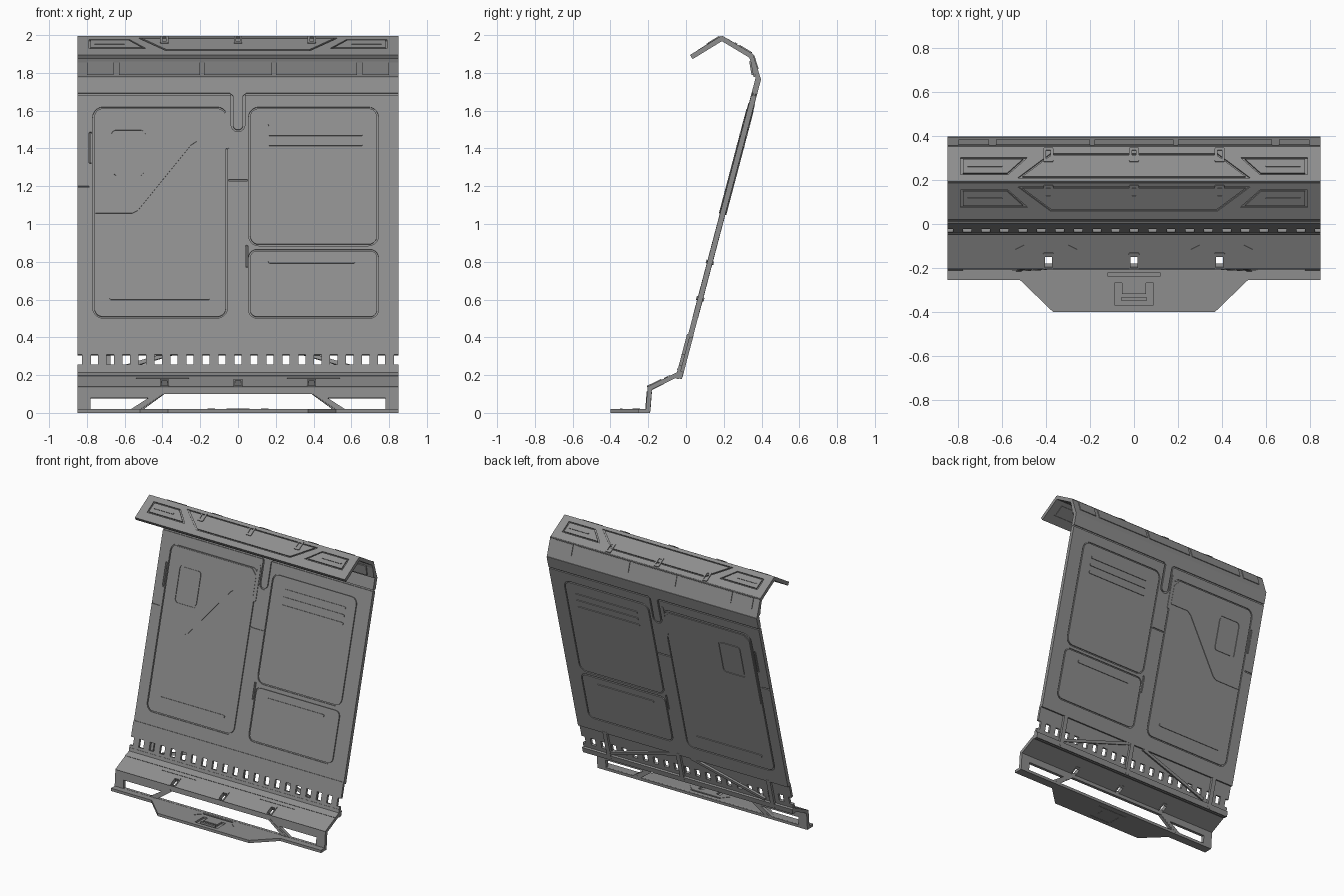
import bpy, bmesh, math
from mathutils import Matrix, Vector

if "Cube" in bpy.data.objects:
    bpy.data.objects.remove(bpy.data.objects["Cube"])

W = 0.85          # half width of the whole panel
GREY = bpy.data.materials.new("dark_grey")
GREY.diffuse_color = (0.27, 0.27, 0.27, 1)
GREY.use_nodes = True
GREY.node_tree.nodes["Principled BSDF"].inputs["Base Color"].default_value = GREY.diffuse_color


def frame(p0, p1, axis):
    """Sheet plane through two (y, z) points; 2D points are given as (x, world y or z)."""
    d = Vector(p1) - Vector(p0)
    k = d.length / d[axis]
    d.normalize()
    m = Matrix(((1, 0, 0, 0), (0, d.x, -d.y, p0[0]), (0, d.y, d.x, p0[1]), (0, 0, 0, 1)))
    return m, p0[axis], k


def plate(name, fr, loops, n0, n1):
    """Extrude outlines (nested ones become holes) between two offsets from the plane."""
    m, w0, k = fr
    cu = bpy.data.curves.new(name, 'CURVE')
    cu.dimensions = '2D'
    cu.fill_mode = 'BOTH'
    cu.extrude = (n1 - n0) / 2
    for pts in loops:
        s = cu.splines.new('POLY')
        s.points.add(len(pts) - 1)
        for p, (x, w) in zip(s.points, pts):
            p.co = (x, (w - w0) * k, 0, 1)
        s.use_cyclic_u = True
    tmp = bpy.data.objects.new(name + "_curve", cu)
    bpy.context.collection.objects.link(tmp)
    dg = bpy.context.evaluated_depsgraph_get()
    me = bpy.data.meshes.new_from_object(tmp.evaluated_get(dg))
    bpy.data.objects.remove(tmp)
    bm = bmesh.new()
    bm.from_mesh(me)
    bmesh.ops.remove_doubles(bm, verts=bm.verts, dist=1e-5)
    bmesh.ops.transform(bm, matrix=m @ Matrix.Translation((0, 0, (n0 + n1) / 2)), verts=bm.verts)
    bmesh.ops.recalc_face_normals(bm, faces=bm.faces)
    for f in bm.faces:
        f.material_index = 0
        f.smooth = False
    bm.to_mesh(me)
    bm.free()
    me.name = name
    me.materials.clear()
    me.materials.append(GREY)
    ob = bpy.data.objects.new(name, me)
    bpy.context.collection.objects.link(ob)
    return ob


def rect(x0, x1, a, b):
    return [(x0, a), (x1, a), (x1, b), (x0, b)]


def rrect(x0, x1, a, b, r, g=0.0, n=5):
    """Rounded rectangle, optionally grown by g."""
    x0, x1, a, b, r = x0 - g, x1 + g, a - g, b + g, r + g
    pts = []
    for cx, cy, t in ((x1 - r, b - r, 0), (x0 + r, b - r, 90), (x0 + r, a + r, 180), (x1 - r, a + r, 270)):
        for i in range(n + 1):
            q = math.radians(t + 90 * i / n)
            pts.append((cx + r * math.cos(q), cy + r * math.sin(q)))
    return pts


def flip(pts):
    return [(-x, w) for x, w in pts]


def both(*loops):
    return list(loops) + [flip(p) for p in loops]


def bar(x0, z0, x1, z1, h):
    d = Vector((x1 - x0, z1 - z0)).normalized() * h
    return [(x0 - d.y, z0 + d.x), (x0 + d.y, z0 - d.x), (x1 + d.y, z1 - d.x), (x1 - d.y, z1 + d.x)]


def tongue(r):
    """Half circle at the bottom of the centre slot, right to left."""
    return [(r * math.cos(math.radians(a)), 1.522 + r * math.sin(math.radians(a))) for a in range(0, -181, -20)]


# planes following the side profile
base = frame((-0.4, 0.01), (-0.2, 0.01), 0)
wall = frame((-0.202, 0.0), (-0.192, 0.13), 1)
step = frame((-0.195, 0.13), (-0.04, 0.205), 0)
main = frame((-0.035, 0.185), (0.383, 1.77), 1)
neck = frame((0.383, 1.77), (0.345, 1.89), 1)
pocket = frame((0.361, 1.78), (0.345, 1.87), 1)
rear = frame((0.19, 1.983), (0.345, 1.89), 0)
lip = frame((0.03, 1.885), (0.19, 1.983), 0)
CLIPS = (-0.39, 0, 0.39)

# base plate with recessed centre hatch
edge = [(-W, -0.195), (-W, -0.255), (-0.52, -0.255), (-0.37, -0.4),
        (0.37, -0.4), (0.52, -0.255), (W, -0.255), (W, -0.195)]
hatch = [(-0.09, -0.37), (0.09, -0.37), (0.09, -0.27), (0.055, -0.27),
         (0.055, -0.32), (-0.055, -0.32), (-0.055, -0.27), (-0.09, -0.27)]
slot = rect(-0.12, 0.12, -0.236, -0.224)
plate("base_plate", base, [edge, hatch, slot], -0.01, 0.01)
plate("base_recess_floor", base, [hatch, slot], -0.008, -0.003)
plate("base_ribs", base, [rrect(-0.06, 0.06, -0.35, -0.335, 0.004)]
      + both(bar(0.125, -0.245, 0.16, -0.28, 0.003)), -0.004, 0.013)

# lower wall with windows, and diagonal braces
side_win = [(0.78, 0.02), (0.78, 0.078), (0.475, 0.078), (0.565, 0.02)]
mid_win = [(-0.5, 0.02), (-0.39, 0.1), (0.39, 0.1), (0.5, 0.02)]
plate("lower_wall", wall, [rect(-W, W, 0.0, 0.137), mid_win] + both(side_win), -0.012, 0.012)
plate("wall_braces", wall, both(bar(0.535, 0.015, 0.4, 0.105, 0.007)), -0.013, 0.015)

# sloped step with clip slots
slots = [rect(x - 0.017, x + 0.017, -0.195, -0.14) for x in CLIPS]
plate("step_sheet", step, [rect(-W, W, -0.2, -0.03)] + slots, -0.012, 0.012)
plate("step_clips", step, [l for x in CLIPS for l in
      (rrect(x - 0.024, x + 0.024, -0.2, -0.125, 0.006), rect(x - 0.016, x + 0.016, -0.193, -0.142))],
      -0.014, 0.017)
plate("step_trim", step, [rect(-W, W, -0.085, -0.078)]
      + both([(0.26, -0.11), (0.3, -0.09), (0.5, -0.09), (0.54, -0.11)]), 0.01, 0.015)

# perforated strip, edge holes are open notches
notch = [(W, 0.178), (W, 0.25), (0.825, 0.25), (0.825, 0.304), (W, 0.304), (W, 0.412)]
holes = [rect(i * 0.0845 - 0.019, i * 0.0845 + 0.019, 0.25, 0.304) for i in range(-9, 10)]
plate("perforated_strip", main, [notch + flip(notch)[::-1]] + holes, 0.002, 0.02)
plate("strip_trim", main, [rect(-W, W, 0.222, 0.232)], 0.017, 0.023)

# truss behind the strip
plate("truss_posts", main, [rect(x - 0.016, x + 0.016, 0.19, 0.412) for x in (-0.69, 0.042, 0.634)], -0.015, 0.003)
plate("truss_diagonals", main, both(bar(0.63, 0.235, 0.06, 0.4, 0.01)), -0.013, 0.002)
plate("truss_bottom_rail", main, [rect(-W, W, 0.182, 0.22)], -0.014, 0.004)

# main sheet: thin core, outer skin with openings, panels set in with a groove around them
DOORS = ((-0.765, -0.06, 0.502, 1.612, 0.05), (0.06, 0.74, 0.885, 1.612, 0.05), (0.06, 0.74, 0.502, 0.858, 0.04))
TABS = ((-0.785, -0.778, 1.32, 1.48, 0.003), (0.044, 0.05, 0.77, 0.88, 0.002))
SEAMS = [rect(-W + 0.002, -0.788, 1.19, 1.198), rect(-0.05, 0.05, 1.223, 1.231)]
plate("main_core", main, [rect(-W, W, 0.4, 1.775)], -0.006, 0.006)
plate("main_skin", main, [[(-W, 0.4), (W, 0.4), (W, 1.68), (0.037, 1.68)] + tongue(0.037)
                          + [(-0.037, 1.68), (-W, 1.68)]]
      + [rrect(*d, g=0.004) for d in DOORS + TABS] + SEAMS, -0.014, 0.014)
plate("top_band", main, [[(-W, 1.774), (W, 1.774), (W, 1.69), (0.045, 1.69), (0.027, 1.676)]
                         + tongue(0.027) + [(-0.027, 1.676), (-0.045, 1.69), (-W, 1.69)]], -0.015, 0.015)
plate("door_panels", main, [rrect(*d, g=-0.004) for d in DOORS], -0.015, 0.015)
plate("edge_tabs", main, [rrect(*d) for d in TABS], -0.015, 0.015)
plate("left_overlay", main, [[(-0.755, 1.052), (-0.56, 1.052), (-0.53, 1.067), (-0.25, 1.412), (-0.22, 1.432),
                              (-0.07, 1.432), (-0.07, 1.562), (-0.11, 1.602), (-0.715, 1.602), (-0.755, 1.562)],
                             rrect(-0.67, -0.49, 1.242, 1.492, 0.025)], -0.02, 0.02)
plate("left_small_hatch", main, [rrect(-0.66, -0.5, 1.252, 1.482, 0.02)], -0.02, 0.02)
plate("vent_bars", main, [rrect(0.16, 0.66, z - 0.009, z + 0.009, 0.008) for z in (1.418, 1.471, 1.523)]
      + [rrect(0.16, 0.62, 0.788, 0.806, 0.008), rrect(-0.68, -0.15, 0.594, 0.614, 0.009)], -0.021, 0.021)
plate("latch_strip", main, [rrect(-0.07, -0.045, 1.395, 1.637, 0.01)], -0.018, 0.018)

# neck strip with plates on both sides
plates = [rect(-0.18, 0.18, 1.79, 1.862)] + both(rect(0.2, 0.63, 1.79, 1.862), rect(0.66, 0.8, 1.79, 1.862))
plate("neck_sheet", neck, [rect(-W, W, 1.762, 1.897)], -0.012, 0.012)
plate("neck_backing", pocket, [rect(-W, W, 1.778, 1.872)], -0.004, 0.004)
plate("neck_front_plates", pocket, plates, 0.0, 0.012)
plate("neck_back_plates", neck, [[(x, w + 0.025) for x, w in p] for p in plates], -0.017, -0.01)

# hood: the two slopes share one layout, mirrored about the ridge
for name, fr, c in (("rear", rear, lambda t: 0.19 + t), ("front", lip, lambda t: 0.19 - t)):
    remap = lambda pts: [(x, c(t)) for x, t in pts]
    trap = [(0.79, 0.028), (0.79, 0.107), (0.485, 0.107), (0.575, 0.028)]
    inner = [(0.78, 0.035), (0.78, 0.1), (0.505, 0.1), (0.578, 0.035)]
    groove = [(-0.53, 0.014), (-0.38, 0.125), (0.38, 0.125), (0.53, 0.014)]
    centre = [(-0.508, 0.02), (-0.376, 0.118), (0.376, 0.118), (0.508, 0.02)]
    a, b = (0.085, 0.15) if name == "rear" else (0.005, 0.065)
    plate("hood_" + name, fr, [remap(p) for p in [rect(-W, W, -0.004, 0.162), groove] + both(trap)], -0.013, 0.013)
    plate("hood_%s_core" % name, fr, [remap(rect(-0.82, 0.82, 0.0, 0.155))], -0.009, 0.005)
    plate("hood_%s_panels" % name, fr, [remap(p) for p in both(inner) + [centre]], -0.013, 0.014)
    plate("hood_%s_end_slots" % name, fr, [remap(rrect(*s, 0.004)) for s in
          ((0.6, 0.76, 0.062, 0.073), (-0.76, -0.6, 0.062, 0.073))], 0.01, 0.018)
    plate("hood_%s_clips" % name, fr, [remap(l) for x in CLIPS for l in
          (rrect(x - 0.022, x + 0.022, a, b, 0.006), rect(x - 0.01, x + 0.01, a + 0.012, b - 0.012))],
          -0.013, 0.019)
